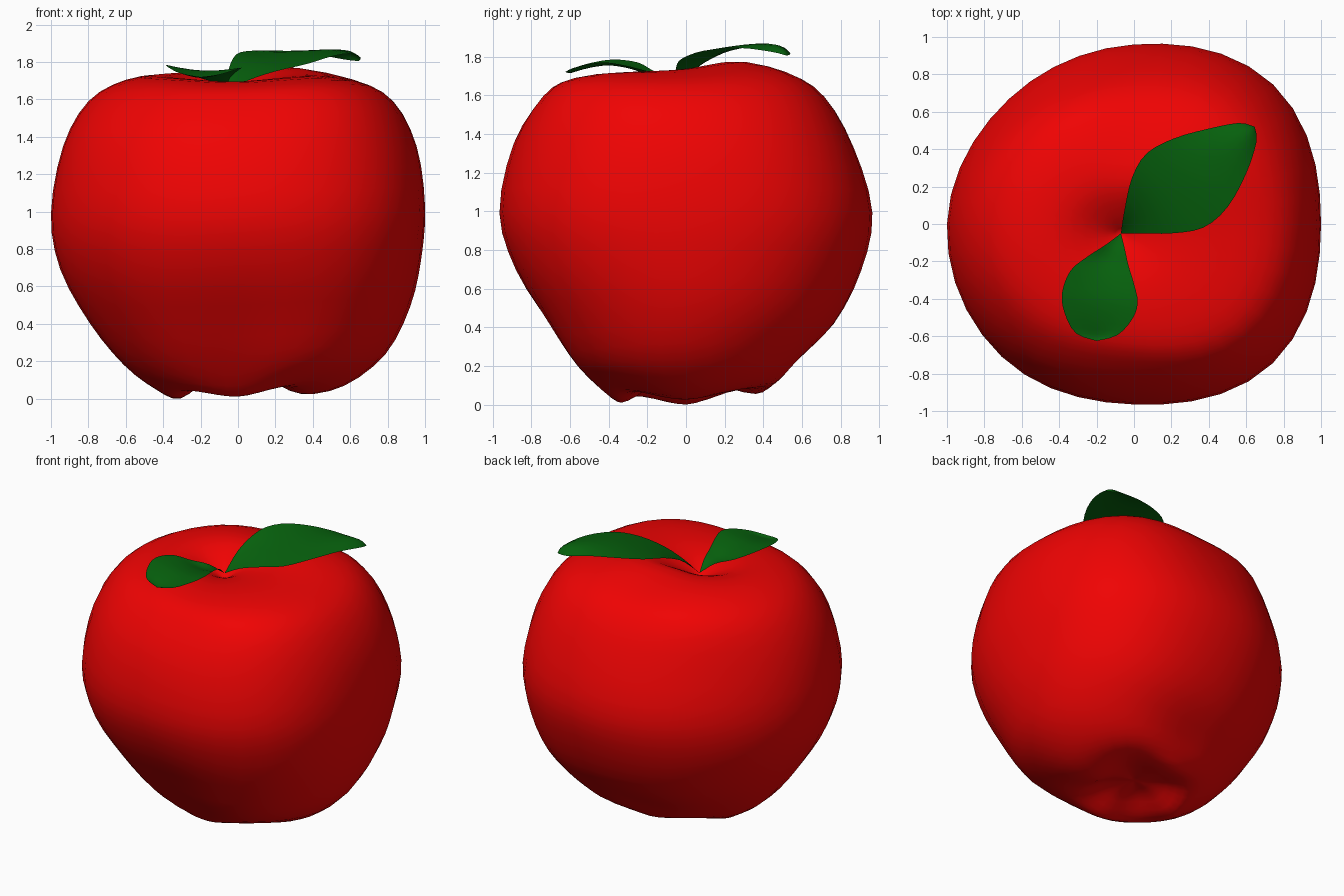
import bpy, bmesh, math
from mathutils import Vector

if "Cube" in bpy.data.objects:
    bpy.data.objects.remove(bpy.data.objects["Cube"])


def material(name, rgb):
    m = bpy.data.materials.new(name)
    m.diffuse_color = (*rgb, 1)
    m.use_nodes = True
    m.node_tree.nodes["Principled BSDF"].inputs["Base Color"].default_value = m.diffuse_color
    return m


def spline(pts, steps, closed=False):
    """Catmull-Rom samples through a list of vectors."""
    n = len(pts)
    get = (lambda i: pts[i % n]) if closed else (lambda i: pts[max(0, min(n - 1, i))])
    out = []
    for i in range(n if closed else n - 1):
        a, b, c, d = (get(i + k) for k in (-1, 0, 1, 2))
        for s in range(steps):
            t = s / steps
            out.append(0.5 * (2 * b + (c - a) * t + (2 * a - 5 * b + 4 * c - d) * t * t
                              + (3 * b - a - 3 * c + d) * t ** 3))
    if not closed:
        out.append(pts[-1].copy())
    return out


def grid_object(name, rows, closed, mat):
    bm = bmesh.new()
    grid = [[bm.verts.new(p) for p in r] for r in rows]
    n = len(rows[0])
    for r0, r1 in zip(grid, grid[1:]):
        for j in range(n if closed else n - 1):
            k = (j + 1) % n
            bm.faces.new((r0[j], r0[k], r1[k], r1[j]))
    bmesh.ops.remove_doubles(bm, verts=bm.verts, dist=1e-4)
    bmesh.ops.recalc_face_normals(bm, faces=bm.faces)
    for f in bm.faces:
        f.smooth = True
    me = bpy.data.meshes.new(name)
    bm.to_mesh(me)
    bm.free()
    ob = bpy.data.objects.new(name, me)
    bpy.context.collection.objects.link(ob)
    me.materials.append(mat)
    return ob


red = material("skin_red", (0.87, 0.001, 0.001))
green = material("leaf_green", (0.002, 0.12, 0.004))

# Fruit body: (radius, height) profiles on the right, back, left and front
profiles = [
    [(.34, .035), (.57, .08), (.79, .25), (.92, .5), (.98, .76), (1.0, 1.04),
     (.955, 1.36), (.83, 1.6), (.63, 1.71), (.35, 1.745), (.13, 1.68)],
    [(.36, .065), (.45, .12), (.54, .23), (.75, .42), (.90, .7), (.96, 1.0),
     (.86, 1.34), (.71, 1.6), (.52, 1.715), (.26, 1.77), (.11, 1.69)],
    [(.31, .01), (.44, .06), (.61, .19), (.79, .41), (.95, .7), (1.0, 1.0),
     (.935, 1.36), (.8, 1.6), (.6, 1.715), (.36, 1.735), (.13, 1.67)],
    [(.30, .03), (.38, .04), (.53, .2), (.69, .42), (.875, .7), (.965, 1.0),
     (.89, 1.36), (.73, 1.6), (.59, 1.685), (.33, 1.705), (.11, 1.665)],
]
profiles = [[(0, .14), (.16, .11)] + p + [(0, 1.6)] for p in profiles]
diagonal = (1.075, .965, 1.02, 1.07)      # the plan is slightly square
stem = Vector((-.07, -.05, 0))            # off-centre top hollow
shift = {11: .4, 12: 1, 13: 1}
rear_lift = {9: .01, 10: .025, 11: .025}  # higher shoulder behind the large leaf

rings = []
for lv in range(14):
    ring = []
    for q in range(4):
        p, nxt = Vector(profiles[q][lv]), Vector(profiles[(q + 1) % 4][lv])
        mid = (p + nxt) / 2
        mid.x *= diagonal[q]
        mid.y += {1: .015, 2: .045, 3: .015}.get(lv, 0)   # grooves between base lobes
        if q == 0:
            mid.y += rear_lift.get(lv, 0)
        if q == 3 and lv == 3:
            mid.y += .03
        if q in (1, 3) and lv in (9, 10):                 # fuller corner shoulders
            mid.x *= 1.03
            mid.y += .012
        ring += [p, mid]
    pts = []
    for j, (r, z) in enumerate(spline(ring, 5, True)):
        a = 2 * math.pi * j / 40
        pts.append(Vector((r * math.cos(a), r * math.sin(a), z)) + stem * shift.get(lv, 0))
    rings.append(pts)
columns = [spline([r[j] for r in rings], 3) for j in range(40)]
body_rows = [list(r) for r in zip(*columns)]
low = min(p.z for r in body_rows for p in r)
grid_object("fruit_body", [[p - Vector((0, 0, low)) for p in r] for r in body_rows], True, red)


# Leaves: left and right edges lofted, the middle sagging at the base or arching at the tip
def leaf(name, left, right, sag, tip_sag):
    ls = spline([Vector(p) for p in left], 3)
    rs = spline([Vector(p) for p in right], 3)
    rows = []
    for i, (a, b) in enumerate(zip(ls, rs)):
        u = (i / (len(ls) - 1)) ** 2
        depth = (sag * (1 - u) + tip_sag * u) * min(1, (a - b).length / .2)
        rows.append([a.lerp(b, t / 6) - Vector((0, 0, depth * math.sin(math.pi * t / 6)))
                     for t in range(7)])
    grid_object(name, rows, False, green)


base = (-.07, -.05, 1.635)
tip = (.645, .52, 1.805)
leaf("large_leaf",
     [base, (-.05, .08, 1.76), (-.01, .25, 1.84), (.07, .38, 1.86), (.22, .46, 1.86),
      (.4, .51, 1.845), (.56, .54, 1.815), tip],
     [base, (.05, -.05, 1.7), (.2, -.05, 1.75), (.37, -.02, 1.79), (.5, .09, 1.83),
      (.6, .27, 1.845), (.655, .44, 1.825), tip], .015, -.06)
tip = (-.2, -.625, 1.72)
leaf("small_leaf",
     [base, (-.15, -.11, 1.7), (-.25, -.175, 1.73), (-.34, -.25, 1.77), (-.385, -.37, 1.785),
      (-.37, -.48, 1.77), (-.31, -.585, 1.74), tip],
     [base, (-.05, -.13, 1.7), (-.03, -.22, 1.73), (.0, -.32, 1.755), (.02, -.42, 1.77),
      (-.01, -.51, 1.76), (-.09, -.595, 1.735), tip], .025, .02)
